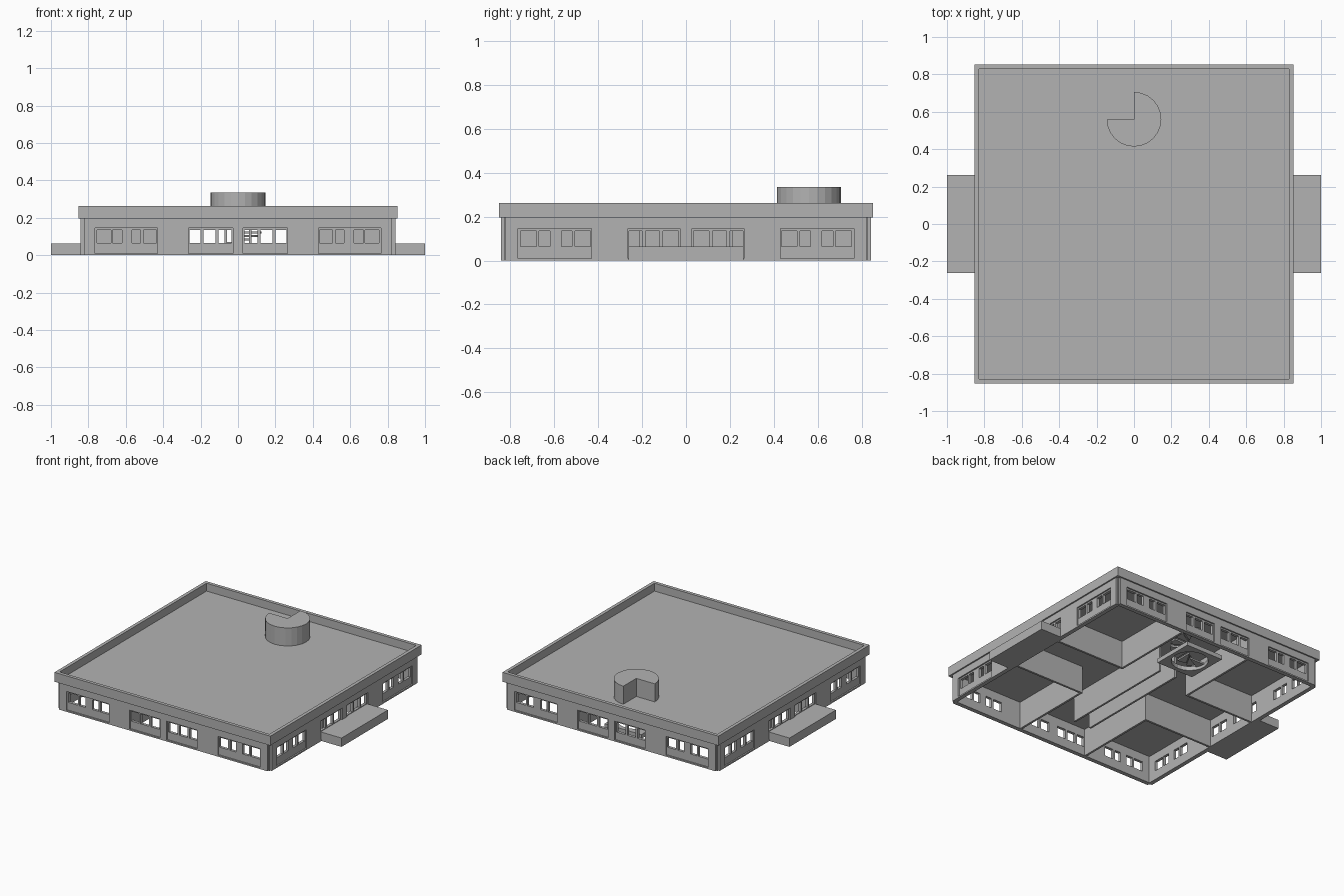
import bpy, bmesh, math
from mathutils import Matrix, Vector

if "Cube" in bpy.data.objects:
    bpy.data.objects.remove(bpy.data.objects["Cube"], do_unlink=True)

grey = bpy.data.materials.new("plain_grey")
grey.use_nodes = True
grey.diffuse_color = (0.45, 0.45, 0.45, 1)
grey.node_tree.nodes["Principled BSDF"].inputs["Base Color"].default_value = (0.45, 0.45, 0.45, 1)


def finish(name, bm):
    bmesh.ops.recalc_face_normals(bm, faces=bm.faces)
    me = bpy.data.meshes.new(name)
    bm.to_mesh(me)
    bm.free()
    me.materials.append(grey)
    ob = bpy.data.objects.new(name, me)
    bpy.context.scene.collection.objects.link(ob)
    return ob


def add_box(bm, lo, hi):
    lo, hi = Vector(lo), Vector(hi)
    m = Matrix.Translation((lo + hi) / 2) @ Matrix.Diagonal((*(hi - lo), 1))
    bmesh.ops.create_cube(bm, size=1, matrix=m)


def boxes(name, spans):
    bm = bmesh.new()
    for lo, hi in spans:
        add_box(bm, lo, hi)
    return finish(name, bm)


def prism(name, outline, z0, z1):
    bm = bmesh.new()
    face = bm.faces.new([bm.verts.new((x, y, z0)) for x, y in outline])
    top = bmesh.ops.extrude_face_region(bm, geom=[face])["geom"]
    bmesh.ops.translate(bm, vec=(0, 0, z1 - z0), verts=[v for v in top if isinstance(v, bmesh.types.BMVert)])
    return finish(name, bm)


def arc(cx, cy, r, a0, a1, n):
    return [(cx + r * math.cos(math.radians(a0 + (a1 - a0) * i / n)),
             cy + r * math.sin(math.radians(a0 + (a1 - a0) * i / n))) for i in range(n + 1)]


def cut(target, cutter):
    cutter.hide_render = True
    mod = target.modifiers.new("cut", 'BOOLEAN')
    mod.operation, mod.solver, mod.object = 'DIFFERENCE', 'EXACT', cutter
    bpy.context.view_layer.objects.active = target
    bpy.ops.object.modifier_apply(modifier=mod.name)
    bpy.data.objects.remove(cutter, do_unlink=True)


# Outer walls: recessed panels with open windows
FACE, BACK, HALF, EAVES = -0.842, -0.812, 0.822, 0.197
panels = [(-0.765, -0.43), (-0.265, -0.027)]
windows = [(-0.755, -0.68), (-0.67, -0.62), (-0.567, -0.52), (-0.505, -0.435),
           (-0.26, -0.2), (-0.185, -0.12), (-0.105, -0.035)]


def both_sides(spans):
    return spans + [(-b, -a) for a, b in spans]


front = boxes("front_wall", [((-HALF, FACE, 0), (HALF, BACK, EAVES))])
cut(front, boxes("panel_cutter", [((a, FACE - 0.02, 0.01), (b, FACE + 0.01, 0.145))
                                  for a, b in both_sides(panels)]))
cut(front, boxes("window_cutter", [((a, FACE - 0.02, 0.065), (b, BACK + 0.02, 0.135))
                                   for a, b in both_sides(windows)]))
for i, name in enumerate(("left_wall", "back_wall", "right_wall"), 1):
    wall = bpy.data.objects.new(name, front.data)
    wall.rotation_euler.z = i * math.pi / 2
    bpy.context.scene.collection.objects.link(wall)

# Slim posts standing in the corner notches
boxes("corner_posts", [((sx * 0.82 - 0.01, sy * 0.82 - 0.01, 0), (sx * 0.82 + 0.01, sy * 0.82 + 0.01, EAVES))
                       for sx in (-1, 1) for sy in (-1, 1)])

# Roof slab with raised parapet
roof = boxes("roof_and_parapet", [((-0.852, -0.852, 0.195), (0.852, 0.852, 0.262))])
cut(roof, boxes("roof_cutter", [((-0.828, -0.828, 0.206), (0.828, 0.828, 0.3))]))

# Three-quarter round stair tower on the roof
CX, CY = 0, 0.56
prism("roof_tower", [(CX, CY)] + arc(CX, CY, 0.146, 180, 450, 18), 0.2, 0.335)

# Side porches
for name, s in (("left_porch", 1), ("right_porch", -1)):
    x0, x1 = sorted((s * 0.835, s * 1.0))
    boxes(name, [((x0, -0.262, 0), (x1, 0.262, 0.063))])

# Corner room partitions
rooms = []
for sx in (-1, 1):
    for sy in (-1, 1):
        for a, b in (((0.265, 0.2), (0.28, 0.815)), ((0.265, 0.2), (0.815, 0.215))):
            xs, ys = sorted((sx * a[0], sx * b[0])), sorted((sy * a[1], sy * b[1]))
            rooms.append(((xs[0], ys[0], 0), (xs[1], ys[1], 0.196)))
boxes("room_partitions", rooms)

# Central corridor walls
boxes("corridor_walls", [((s * 0.065 - 0.007, -0.52, 0), (s * 0.065 + 0.007, 0.34, 0.196)) for s in (-1, 1)])

# Stair landing with round opening
landing = boxes("stair_landing", [((-0.145, CY - 0.15, 0), (0.145, CY + 0.15, 0.03))])
cut(landing, prism("landing_cutter", arc(CX, CY, 0.12, 0, 345, 23), -0.1, 0.1))

# Winding steps
for i in range(9):
    a = 180 + i * 30
    z = 0.02 + i * 0.019
    prism("winding_step", [(CX, CY)] + arc(CX, CY, 0.125, a, a + 30, 2), z, z + 0.012)
